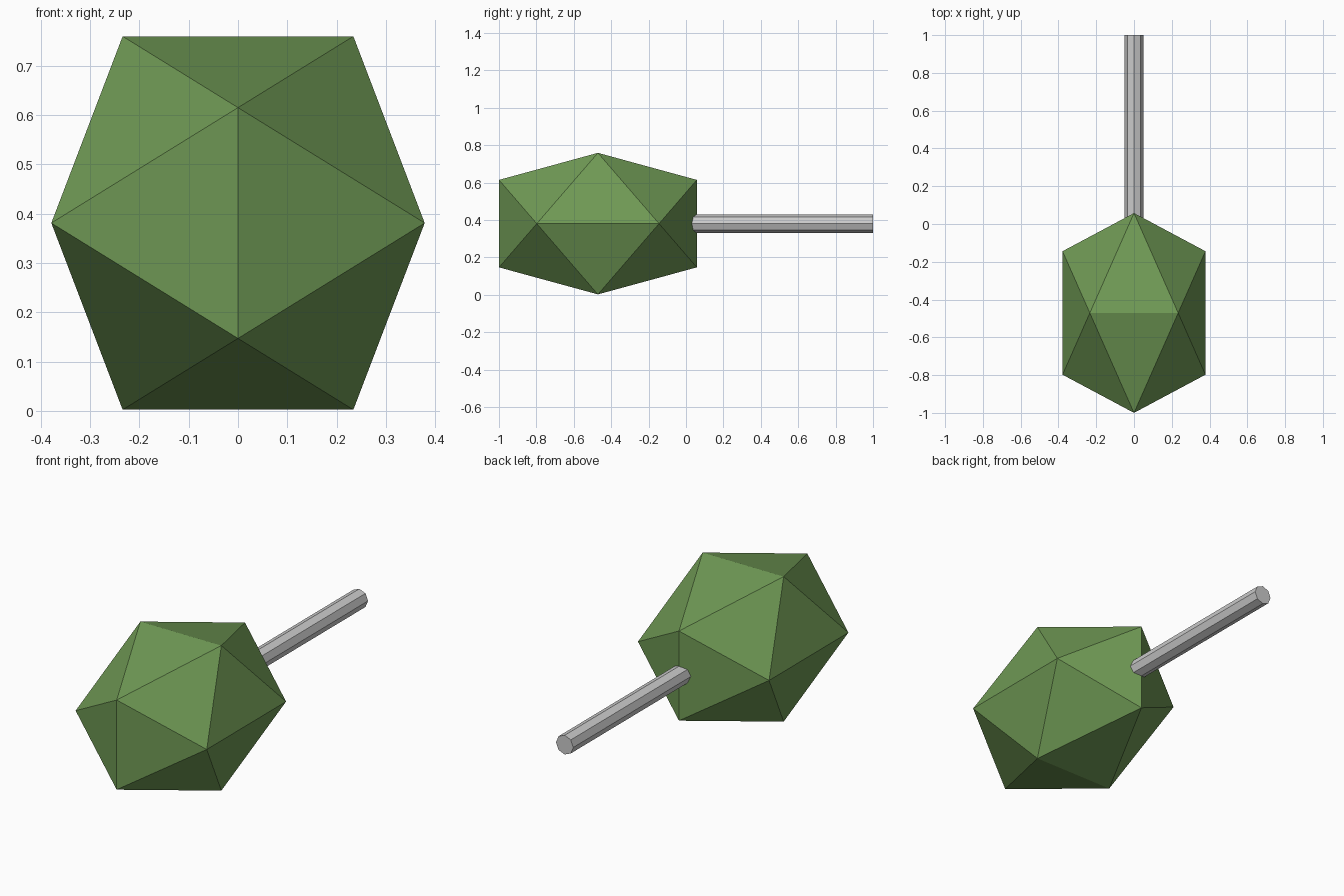
import bpy, bmesh, math
from mathutils import Matrix

if "Cube" in bpy.data.objects:
    bpy.data.objects.remove(bpy.data.objects["Cube"])


def add_part(name, bm, color=None):
    bmesh.ops.recalc_face_normals(bm, faces=bm.faces)
    mesh = bpy.data.meshes.new(name)
    bm.to_mesh(mesh)
    bm.free()
    obj = bpy.data.objects.new(name, mesh)
    bpy.context.collection.objects.link(obj)
    if color:
        mat = bpy.data.materials.new(name + "_material")
        mat.diffuse_color = color
        mat.use_nodes = True
        mat.node_tree.nodes["Principled BSDF"].inputs["Base Color"].default_value = mat.diffuse_color
        mesh.materials.append(mat)
    return obj


# Head: icosahedron with edges on the axes, stretched front to back
phi = (1 + math.sqrt(5)) / 2
a, stretch = 0.2338, 1.398
bm = bmesh.new()
for s in (-a, a):
    for t in (-a * phi, a * phi):
        for co in ((s, 0, t), (t, s, 0), (0, t, s)):
            bm.verts.new(co)
bmesh.ops.convex_hull(bm, input=bm.verts[:])
bmesh.ops.transform(bm, verts=bm.verts[:],
                    matrix=Matrix.Translation((0, -0.471, 0.381)) @ Matrix.Diagonal((1, stretch, 1, 1)))
add_part("head", bm, (0.16, 0.32, 0.09, 1))

# Handle: eight-sided rod running backwards out of the head
start, end, radius = 0.0, 1.0, 0.05
bm = bmesh.new()
bmesh.ops.create_cone(bm, cap_ends=True, segments=8, radius1=radius, radius2=radius, depth=end - start,
                      matrix=Matrix.Translation((0, (start + end) / 2, 0.381)) @ Matrix.Rotation(math.pi / 2, 4, 'X'))
add_part("handle", bm)
